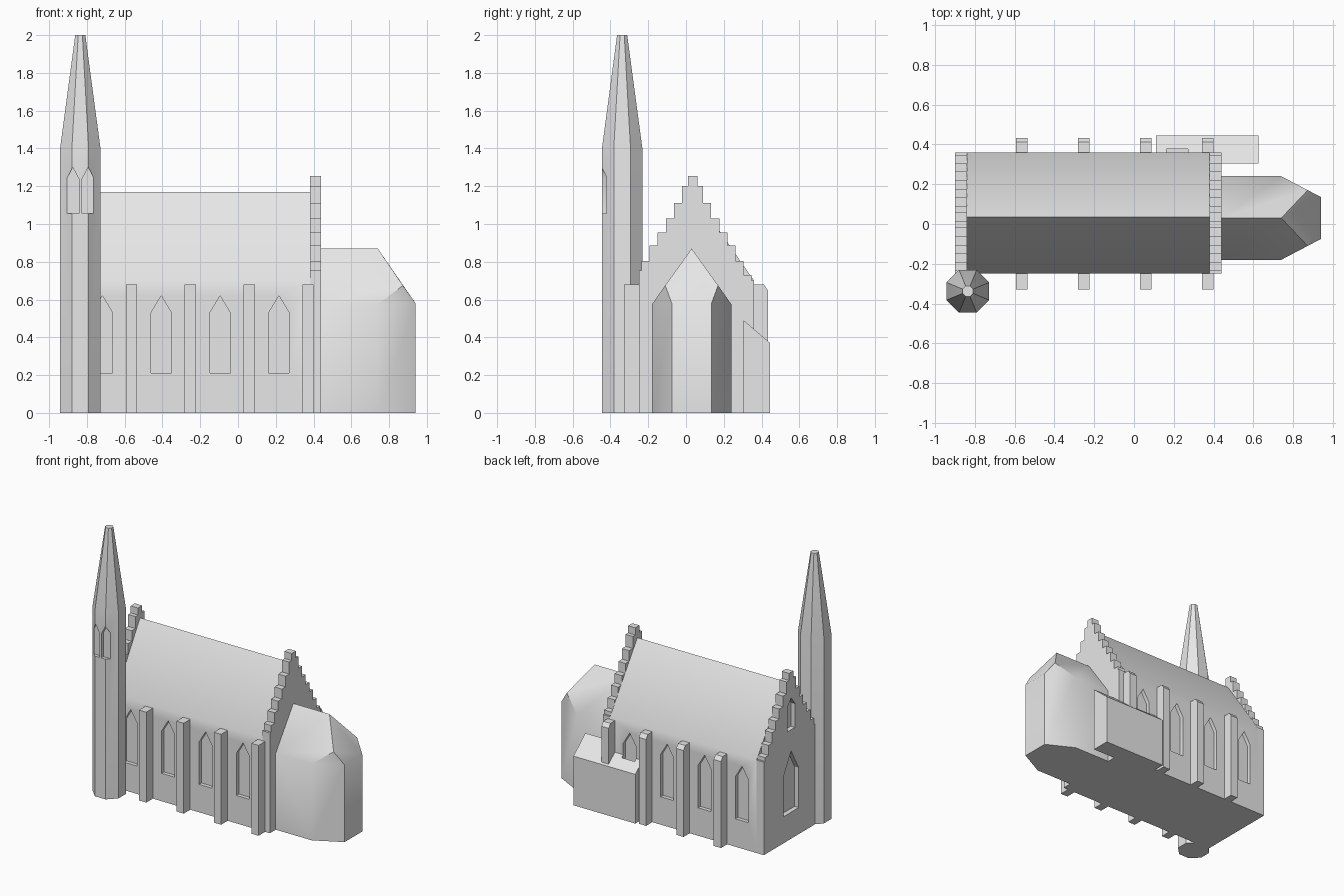
import bpy, bmesh, math
from mathutils import Vector, Matrix

if "Cube" in bpy.data.objects:
    bpy.data.objects.remove(bpy.data.objects["Cube"])

stone = bpy.data.materials.new("grey_stone")
stone.diffuse_color = (0.8, 0.8, 0.8, 1)
stone.use_nodes = True
stone.node_tree.nodes["Principled BSDF"].inputs["Base Color"].default_value = stone.diffuse_color

FRONT, BACK, RIDGE = -0.25, 0.36, 0.035      # nave walls and ridge in y
EAVE, TOP = 0.70, 1.17


def finish(name, bm):
    bmesh.ops.recalc_face_normals(bm, faces=bm.faces)
    me = bpy.data.meshes.new(name)
    bm.to_mesh(me)
    bm.free()
    me.materials.append(stone)
    ob = bpy.data.objects.new(name, me)
    bpy.context.collection.objects.link(ob)
    return ob


def add_prism(bm, profile, axis, a, b):
    """Extrude a (y,z) profile along x, or an (x,z) profile along y."""
    place = (lambda p, t: (t, p[0], p[1])) if axis == 'x' else (lambda p, t: (p[0], t, p[1]))
    lo = [bm.verts.new(place(p, a)) for p in profile]
    hi = [bm.verts.new(place(p, b)) for p in profile]
    bm.faces.new(lo)
    bm.faces.new(hi[::-1])
    n = len(profile)
    for i in range(n):
        j = (i + 1) % n
        bm.faces.new((lo[j], lo[i], hi[i], hi[j]))


def prism(name, profile, axis, a, b):
    bm = bmesh.new()
    add_prism(bm, profile, axis, a, b)
    return finish(name, bm)


def lancet(c, half, bottom, spring, peak):
    return [(c - half, bottom), (c + half, bottom), (c + half, spring),
            (c, peak), (c - half, spring)]


# Nave with pitched roof
nave = prism("nave", [(FRONT, 0), (BACK, 0), (BACK, EAVE), (RIDGE, TOP), (FRONT, EAVE)],
             'x', -0.84, 0.38)

# Crow-stepped gable walls: (half width, top height) per step
steps = [(0.025, 1.253), (0.055, 1.20), (0.098, 1.11), (0.142, 1.03),
         (0.185, 0.955), (0.228, 0.885), (0.27, 0.805)]
right = [(BACK, 0), (BACK, EAVE), (RIDGE + 0.312, EAVE), (RIDGE + 0.312, 0.73)]
left = [(FRONT, 0), (FRONT, 0.755)]
for i in range(len(steps) - 1, -1, -1):
    w, z = steps[i]
    below = steps[i + 1][1] if i + 1 < len(steps) else None
    right += [(RIDGE + w, below or 0.73), (RIDGE + w, z)]
    left += [(RIDGE - w, below or 0.755), (RIDGE - w, z)]
outline = right + left[::-1]
west_gable = prism("west_gable", outline, 'x', -0.90, -0.84)
east_gable = prism("east_gable", outline, 'x', 0.38, 0.44)

# Lean-to annex behind the east end
annex = prism("annex", [(0.305, 0), (0.445, 0), (0.445, 0.37), (0.305, 0.49)],
              'x', 0.11, 0.625)

# Buttresses on both long sides
for i in range(4):
    x = -0.594 + 0.3115 * i
    prism(f"front_buttress_{i + 1}",
          [(-0.328, 0), (-0.24, 0), (-0.24, 0.68), (-0.328, 0.68)], 'x', x, x + 0.06)
    prism(f"back_buttress_{i + 1}",
          [(0.35, 0), (0.433, 0), (0.433, 0.65), (0.412, 0.68), (0.35, 0.68)],
          'x', x, x + 0.06)

# Chancel with faceted apse end, convex so built as a hull
half = [(0.44, 0.21, 0), (0.74, 0.21, 0), (0.94, 0.105, 0), (0.44, 0.21, 0.575),
        (0.74, 0.21, 0.575), (0.873, 0.14, 0.675), (0.94, 0.105, 0.58)]
bm = bmesh.new()
for x, y, z in half:
    for s in (-1, 1):
        bm.verts.new((x, 0.03 + s * y, z))
for x in (0.44, 0.74):
    bm.verts.new((x, 0.03, 0.87))
bmesh.ops.convex_hull(bm, input=bm.verts[:])
bmesh.ops.dissolve_limit(bm, angle_limit=math.radians(4), verts=bm.verts[:], edges=bm.edges[:])
chancel = finish("chancel", bm)

# Octagonal tower with tapering spire
bm = bmesh.new()
r = 0.107 / math.cos(math.pi / 8)
bmesh.ops.create_cone(bm, cap_ends=True, segments=8, radius1=r, radius2=r, depth=1.4,
                      matrix=Matrix.Translation((0, 0, 0.7)) @ Matrix.Rotation(math.pi / 8, 4, 'Z'))
cap = max(bm.faces, key=lambda f: f.calc_center_median().z)
ext = bmesh.ops.extrude_face_region(bm, geom=[cap])
bmesh.ops.delete(bm, geom=[cap], context='FACES_ONLY')
for v in ext["geom"]:
    if isinstance(v, bmesh.types.BMVert):
        v.co = Vector((v.co.x * 0.25, v.co.y * 0.25, 2.0))
bmesh.ops.translate(bm, verts=bm.verts[:], vec=(-0.835, -0.338, 0))
tower = finish("tower", bm)

# Window cutters
bm = bmesh.new()
for i in range(4):
    shape = lancet(-0.718 + 0.3115 * i, 0.054, 0.21, 0.53, 0.62)
    add_prism(bm, shape, 'y', -0.30, -0.222)
    add_prism(bm, shape, 'y', 0.332, 0.378)
add_prism(bm, lancet(RIDGE, 0.09, 0.20, 0.50, 0.66), 'x', -0.95, -0.865)
add_prism(bm, lancet(RIDGE, 0.045, 0.82, 1.0, 1.06), 'x', -0.95, -0.865)
wall_cutter = finish("wall_window_cutter", bm)
bm = bmesh.new()
for c in (-0.875, -0.793):
    add_prism(bm, lancet(c, 0.032, 1.055, 1.24, 1.30), 'y', -0.50, -0.42)
tower_cutter = finish("tower_window_cutter", bm)


def cut(ob, cutter):
    mod = ob.modifiers.new("windows", 'BOOLEAN')
    mod.operation = 'DIFFERENCE'
    mod.solver = 'EXACT'
    mod.object = cutter
    bpy.context.view_layer.objects.active = ob
    bpy.ops.object.modifier_apply(modifier=mod.name)


for ob in (nave, west_gable, annex):
    cut(ob, wall_cutter)
cut(tower, tower_cutter)
for c in (wall_cutter, tower_cutter):
    bpy.data.objects.remove(c)

# Soft eaves, sharp corners
bpy.ops.object.select_all(action='DESELECT')
for ob in (nave, chancel, tower):
    ob.select_set(True)
bpy.context.view_layer.objects.active = nave
bpy.ops.object.shade_smooth_by_angle(angle=math.radians(40))
